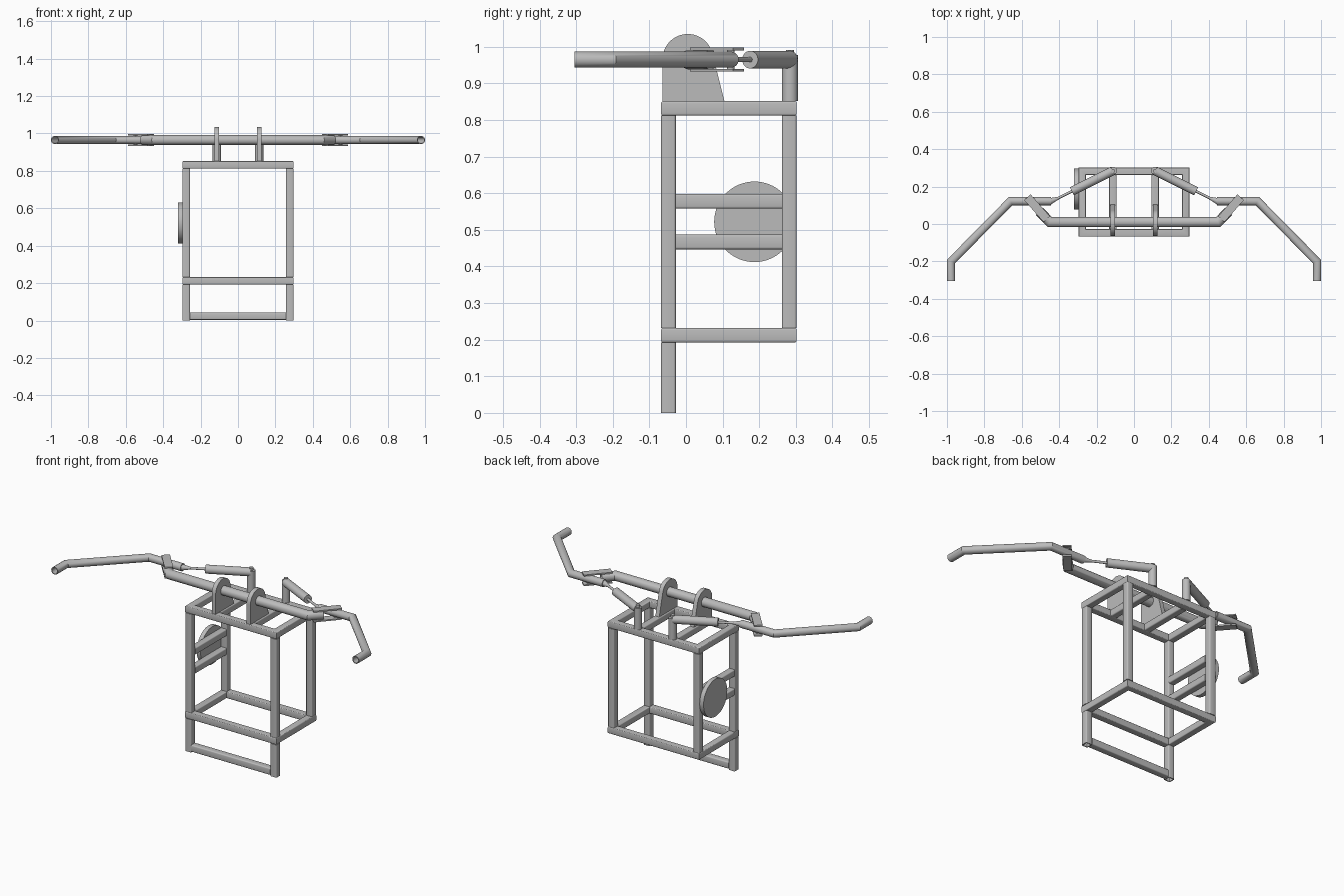
import bpy, bmesh, math
from mathutils import Vector

if "Cube" in bpy.data.objects:
    bpy.data.objects.remove(bpy.data.objects["Cube"], do_unlink=True)

steel = bpy.data.materials.new("plain grey steel")
steel.use_nodes = True
GREY = (0.5, 0.5, 0.5, 1)
steel.diffuse_color = GREY
steel.node_tree.nodes["Principled BSDF"].inputs["Base Color"].default_value = GREY


def finish(name, bm):
    bmesh.ops.recalc_face_normals(bm, faces=bm.faces)
    mesh = bpy.data.meshes.new(name)
    bm.to_mesh(mesh)
    bm.free()
    mesh.materials.append(steel)
    obj = bpy.data.objects.new(name, mesh)
    bpy.context.collection.objects.link(obj)
    bpy.ops.object.select_all(action="DESELECT")
    obj.select_set(True)
    bpy.context.view_layer.objects.active = obj
    bpy.ops.object.shade_smooth_by_angle(angle=math.radians(35))
    return obj


def circle(r, n=28):
    return [(r * math.cos(2 * math.pi * i / n), r * math.sin(2 * math.pi * i / n)) for i in range(n)]


def rounded_square(h, r=0.006):
    pts = []
    for q, (sx, sy) in enumerate([(1, 1), (-1, 1), (-1, -1), (1, -1)]):
        for k in range(4):
            a = math.pi / 2 * (q + k / 3)
            pts.append((sx * (h - r) + r * math.cos(a), sy * (h - r) + r * math.sin(a)))
    return pts


def rectangle(w, h):
    return [(w, h), (-w, h), (-w, -h), (w, -h)]


def sweep(name, path, section, inner=None, up=(0, 0, 1), closed=False, taper=1):
    """Mitred sweep of a section along a path lying square to 'up'."""
    path, up, n = [Vector(p) for p in path], Vector(up), len(path)
    bm = bmesh.new()

    def skin(sec):
        rings = []
        for i, p in enumerate(path):
            before = p - path[i - 1] if i or closed else path[1] - p
            after = path[(i + 1) % n] - p if i < n - 1 or closed else before
            before, after = before.normalized(), after.normalized()
            t = (before + after).normalized()
            side = t.cross(up) / t.dot(after)
            k = taper if i == n - 1 else 1
            rings.append([bm.verts.new(p + side * u * k + up * v * k) for u, v in sec])
        pairs = list(zip(rings, rings[1:] + rings[:1]))
        for a, b in (pairs if closed else pairs[:-1]):
            bridge(a, b)
        return rings

    def bridge(a, b):
        for j in range(len(a)):
            k = (j + 1) % len(a)
            bm.faces.new((a[j], a[k], b[k], b[j]))

    outer = skin(section)
    if inner:
        core = skin(inner)
        for e in (0, -1):
            bridge(outer[e], core[e])
    elif not closed:
        bm.faces.new(outer[0])
        bm.faces.new(outer[-1])
    return finish(name, bm)


SQ, SQ_IN = rounded_square(0.02), rounded_square(0.015, 0.003)
X, FRONT, BACK = 0.277, -0.048, 0.282
Y_UP = (0, 1, 0)

# Mitred rectangular frames
for name, z in (("lower_frame", 0.212), ("upper_frame", 0.832)):
    sweep(name, [(-X, FRONT, z), (X, FRONT, z), (X, BACK, z), (-X, BACK, z)], SQ, closed=True)

# Posts, front legs and foot bar
for side, s in (("left", 1), ("right", -1)):
    for end, y in (("front", FRONT), ("back", BACK)):
        sweep(f"{side}_{end}_post", [(s * X, y, 0.232), (s * X, y, 0.812)], SQ, SQ_IN, Y_UP)
    sweep(f"{side}_front_leg", [(s * X, FRONT, 0), (s * X, FRONT, 0.192)], SQ, SQ_IN, Y_UP)
sweep("foot_bar", [(-X + 0.02, FRONT, 0.024), (X - 0.02, FRONT, 0.024)], SQ)

# Side rails carrying the round plate
for name, z in (("lower_side_rail", 0.467), ("upper_side_rail", 0.578)):
    sweep(name, [(-X, FRONT + 0.02, z), (-X, BACK - 0.02, z)], SQ)
sweep("side_disc", [(-0.297, 0.187, 0.522), (-0.322, 0.187, 0.522)], circle(0.11, 64))

# Main cross tube with bent ends
Z = 0.965
sweep("main_cross_tube", [(-0.505, 0.067, Z), (-0.45, 0.01, Z), (0.45, 0.01, Z), (0.505, 0.067, Z)],
      circle(0.027), circle(0.02))

# Upright plate outline: straight front, round top, back edge tangent to the round
cy, cz, r, base = 0.005, 0.966, 0.069, 0.852
dy, dz = 0.105 - cy, base - cz
tangent = math.atan2(dz, dy) + math.acos(r / math.hypot(dy, dz))
outline = [(0.105, base)]
for i in range(25):
    a = tangent + (math.pi - tangent) * i / 24
    outline.append((cy + r * math.cos(a), cz + r * math.sin(a)))
outline.append((cy - r, base))

for side, s in (("left", 1), ("right", -1)):
    x = s * 0.113
    # Top rail and upright plate holding the cross tube
    sweep(f"{side}_top_rail", [(x, FRONT + 0.02, 0.832), (x, BACK - 0.02, 0.832)], SQ)
    bm = bmesh.new()
    face = bm.faces.new([bm.verts.new((x - 0.0125, y, z)) for y, z in outline])
    grown = bmesh.ops.extrude_face_region(bm, geom=[face])["geom"]
    bmesh.ops.translate(bm, vec=(0.025, 0, 0),
                        verts=[g for g in grown if isinstance(g, bmesh.types.BMVert)])
    finish(f"{side}_upright_plate", bm)

    # Bracket plates above and below the handle pivot
    for level, z in (("upper", Z + 0.029), ("lower", Z - 0.029)):
        sweep(f"{side}_{level}_bracket_plate", [(s * 0.467, 0.026, z), (s * 0.57, 0.143, z)],
              rectangle(0.023, 0.004))
    sweep(f"{side}_pivot_pin", [(s * 0.548, 0.122, Z - 0.03), (s * 0.548, 0.122, Z + 0.03)],
          circle(0.01), up=Y_UP)

    # Bent handle pipe
    sweep(f"{side}_handle", [(s * 0.978, -0.305, Z), (s * 0.978, -0.2, Z), (s * 0.66, 0.122, Z),
                             (s * 0.445, 0.122, Z)], circle(0.022), circle(0.017))

    # Damper: post, pin, cylinder, rod and rod end
    sweep(f"{side}_damper_post", [(x, 0.284, 0.852), (x, 0.284, 0.977)], circle(0.022), up=Y_UP)
    sweep(f"{side}_damper_pin", [(x, 0.284, 0.97), (x, 0.284, 0.992)], circle(0.011), up=Y_UP)
    sweep(f"{side}_damper_cylinder", [(x, 0.284, Z), (s * 0.332, 0.175, Z)], circle(0.024))
    sweep(f"{side}_damper_rod", [(s * 0.32, 0.181, Z), (s * 0.43, 0.126, Z)], circle(0.007, 16))
    sweep(f"{side}_rod_end", [(s * 0.45, 0.121, Z), (s * 0.405, 0.138, Z)], circle(0.018, 20), taper=0.4)
